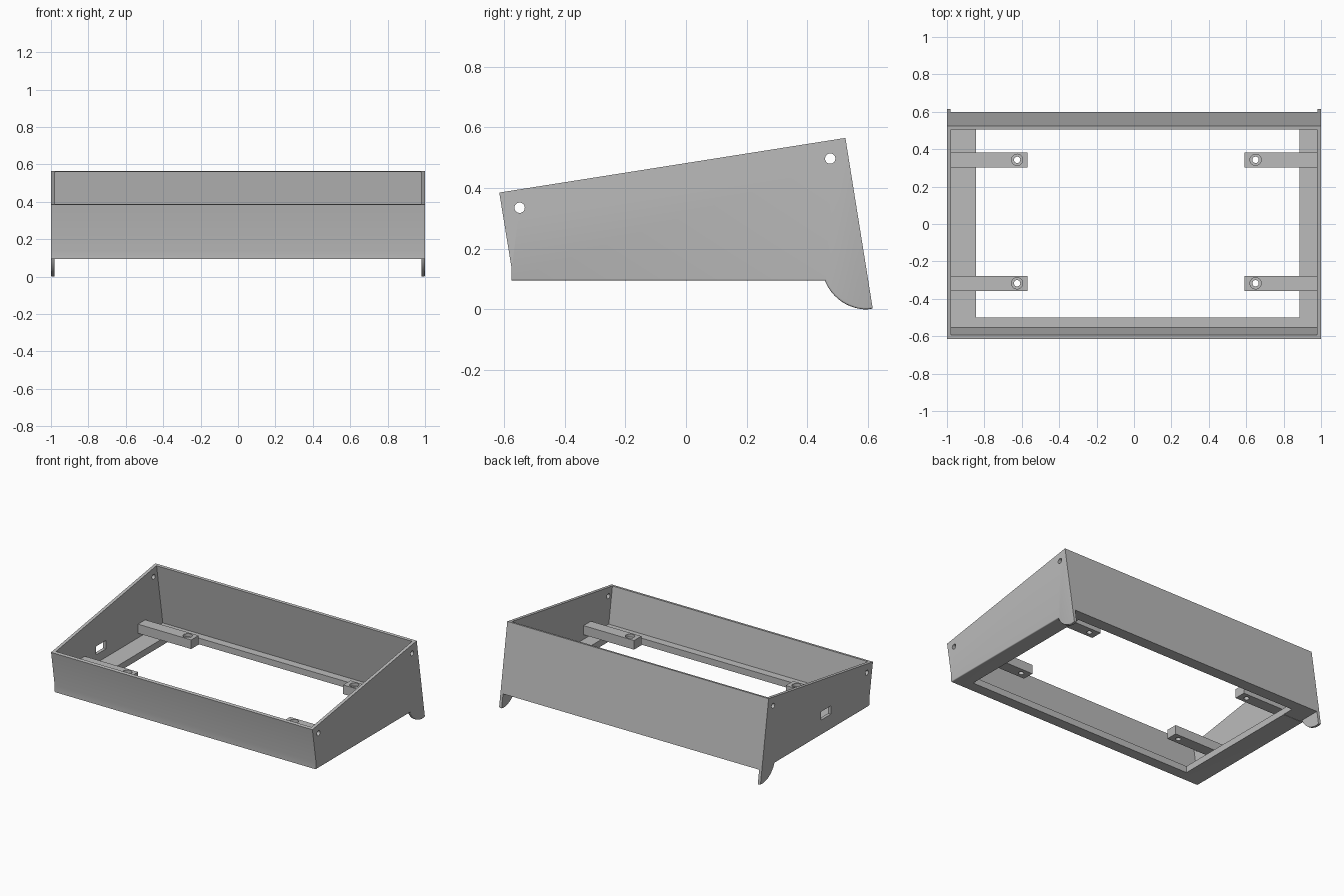
import bpy, bmesh, math
from mathutils import Matrix, Vector

cube = bpy.data.objects.get("Cube")
if cube:
    bpy.data.objects.remove(cube, do_unlink=True)

grey = bpy.data.materials.new("plain grey")
grey.use_nodes = True
grey.diffuse_color = (0.5, 0.5, 0.5, 1)
grey.node_tree.nodes["Principled BSDF"].inputs["Base Color"].default_value = (0.5, 0.5, 0.5, 1)


def make(name, bm):
    bmesh.ops.recalc_face_normals(bm, faces=bm.faces)
    mesh = bpy.data.meshes.new(name)
    bm.to_mesh(mesh)
    bm.free()
    mesh.materials.append(grey)
    obj = bpy.data.objects.new(name, mesh)
    bpy.context.collection.objects.link(obj)
    return obj


def extrude_x(profile, half):
    """Closed (y, z) profile extruded across x from -half to half."""
    bm = bmesh.new()
    face = bm.faces.new([bm.verts.new((-half, y, z)) for y, z in profile])
    new = bmesh.ops.extrude_face_region(bm, geom=[face])["geom"]
    verts = [v for v in new if isinstance(v, bmesh.types.BMVert)]
    bmesh.ops.translate(bm, verts=verts, vec=(2 * half, 0, 0))
    return bm


def box(name, low, high):
    low, high = Vector(low), Vector(high)
    bm = bmesh.new()
    bmesh.ops.create_cube(bm, size=1, matrix=Matrix.Translation((low + high) / 2)
                          @ Matrix.Diagonal((*(high - low), 1)))
    return make(name, bm)


def rod(name, centre, radius, depth, along_x=False):
    turn = Matrix.Rotation(math.pi / 2, 4, 'Y') if along_x else Matrix()
    bm = bmesh.new()
    bmesh.ops.create_cone(bm, cap_ends=True, segments=32, radius1=radius, radius2=radius,
                          depth=depth, matrix=Matrix.Translation(centre) @ turn)
    return make(name, bm)


def cut(obj, *cutters):
    """Subtract the cutters from obj, bake the result and drop the cutters."""
    for cutter in cutters:
        mod = obj.modifiers.new("cut", 'BOOLEAN')
        mod.operation, mod.solver, mod.object = 'DIFFERENCE', 'EXACT', cutter
    graph = bpy.context.evaluated_depsgraph_get()
    baked = bpy.data.meshes.new_from_object(obj.evaluated_get(graph))
    obj.modifiers.clear()
    obj.data = baked
    for cutter in cutters:
        bpy.data.objects.remove(cutter, do_unlink=True)


# Outer wedge profile with the rounded rear foot
foot = [(0.597 + 0.15 * math.cos(a), 0.15 + 0.15 * math.sin(a))
        for a in (math.radians(201.5 + 68.5 * i / 12) for i in range(13))]
outline = [(-0.615, 0.385), (-0.575, 0.14), (-0.575, 0.095)] + foot + [(0.615, 0.003), (0.525, 0.565)]
bm = extrude_x(outline, 1)

# Softened lower edges of the side panels
low_edges = [e for e in bm.edges if all(v.co.z < 0.1 for v in e.verts)
             and e.verts[0].co.x == e.verts[1].co.x]
bmesh.ops.bevel(bm, geom=low_edges, offset=0.006, segments=3, profile=0.5, affect='EDGES')
casing = make("casing", bm)

# Cavity, floor opening, gap between the feet, side port and screw holes
cavity = make("cavity", extrude_x([(-0.553, 0.14), (0.575, 0.14), (0.484, 0.7), (-0.643, 0.7)], 0.978))
cut(casing, cavity,
    box("opening", (-0.845, -0.5, -0.1), (0.885, 0.52, 0.3)),
    box("foot_gap", (-0.98, 0.44, -0.1), (0.98, 0.8, 0.097)),
    box("port", (-1.1, -0.155, 0.198), (-0.9, -0.045, 0.256)),
    rod("front_holes", (0, -0.548, 0.335), 0.017, 3, True),
    rod("rear_holes", (0, 0.475, 0.497), 0.017, 3, True))

# Four mounting brackets with counterbored holes
for side, wall, tip, hole in (("right", -0.985, -0.57, -0.625), ("left", 0.985, 0.592, 0.65)):
    for place, y in (("front", -0.317), ("rear", 0.343)):
        bracket = box(f"{place}_{side}_bracket", (min(wall, tip), y - 0.04, 0.172),
                      (max(wall, tip), y + 0.04, 0.235))
        cut(bracket, rod("through_hole", (hole, y, 0.2), 0.017, 0.3),
            rod("counterbore", (hole, y, 0.235), 0.03, 0.04))

# Smooth shading on the rounded parts, crisp edges elsewhere
bpy.ops.object.select_all(action='DESELECT')
for obj in bpy.context.collection.objects:
    if obj.type == 'MESH' and grey.name in obj.data.materials:
        obj.select_set(True)
        bpy.context.view_layer.objects.active = obj
bpy.ops.object.shade_smooth_by_angle(angle=math.radians(30))
